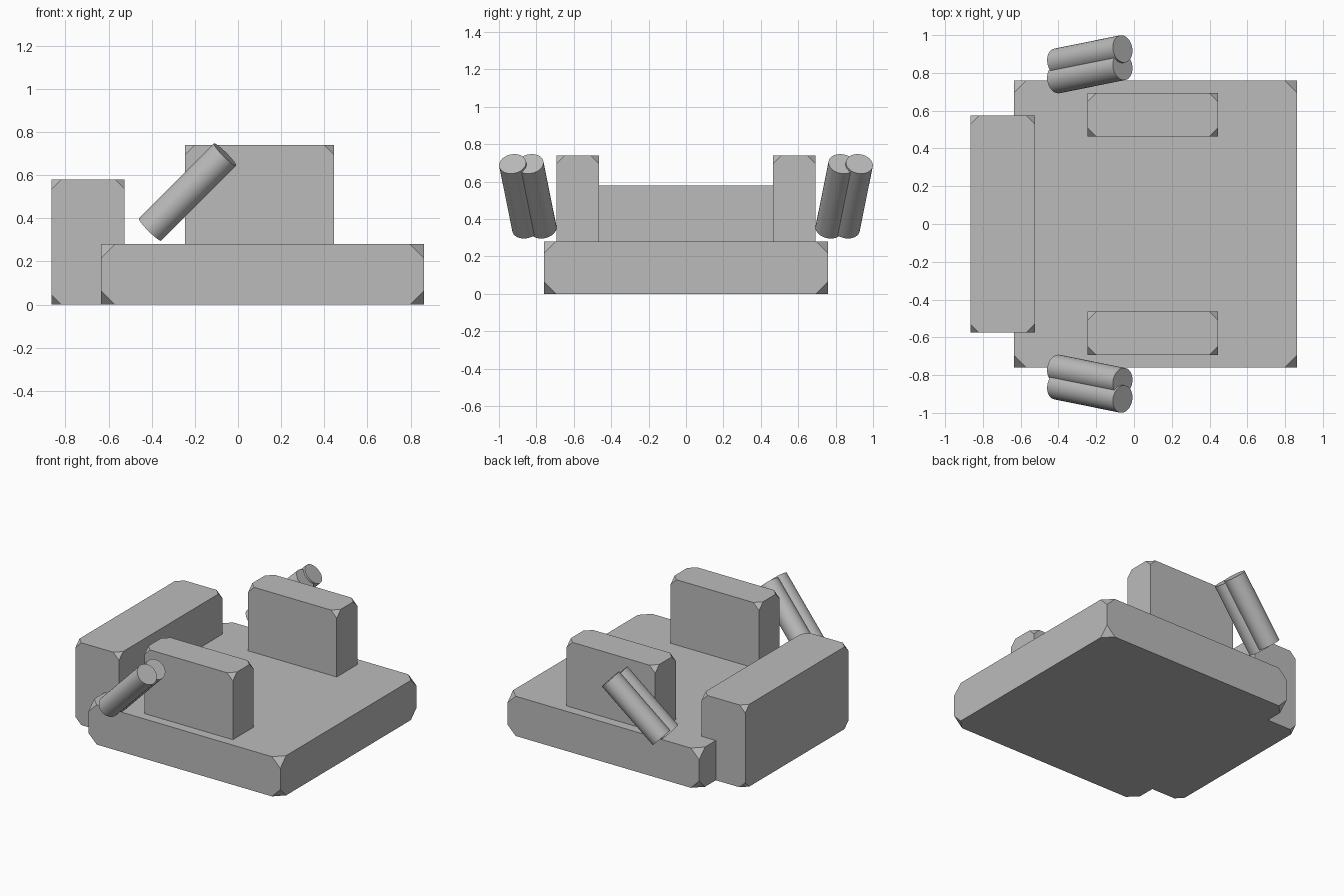
import bpy
import bmesh
from mathutils import Vector

cube = bpy.data.objects.get("Cube")
if cube:
    bpy.data.objects.remove(cube, do_unlink=True)

grey = bpy.data.materials.new("plain grey")
grey.use_nodes = True
COLOUR = (0.5, 0.5, 0.5, 1)
grey.diffuse_color = COLOUR
grey.node_tree.nodes["Principled BSDF"].inputs["Base Color"].default_value = COLOUR


def block(name, low, high, cut):
    """Box between two corners, with every corner cut off."""
    low, high = Vector(low), Vector(high)
    bm = bmesh.new()
    bmesh.ops.create_cube(bm, size=1)
    for v in bm.verts:
        v.co = (low + high) / 2 + v.co * (high - low)
    bmesh.ops.bevel(bm, geom=bm.verts[:], offset=cut, segments=1, affect='VERTICES')
    bmesh.ops.recalc_face_normals(bm, faces=bm.faces[:])
    mesh = bpy.data.meshes.new(name)
    bm.to_mesh(mesh)
    bm.free()
    mesh.materials.append(grey)
    bpy.context.collection.objects.link(bpy.data.objects.new(name, mesh))


def rod(name, bottom, top, radius):
    """Capped cylinder between two points."""
    bottom, top = Vector(bottom), Vector(top)
    axis = top - bottom
    bpy.ops.mesh.primitive_cylinder_add(vertices=32, radius=radius, depth=axis.length,
                                        location=(bottom + top) / 2)
    ob = bpy.context.object
    ob.name = name
    ob.rotation_euler = axis.to_track_quat('Z', 'Y').to_euler()
    ob.data.materials.append(grey)
    bpy.ops.object.shade_smooth_by_angle()


# Seat slab and backrest
block("seat", (-0.635, -0.76, 0), (0.862, 0.76, 0.28), 0.065)
block("backrest", (-0.865, -0.575, 0), (-0.525, 0.575, 0.58), 0.045)

# Armrests and the paired slanted rods outside them
for side, s in (("left", 1), ("right", -1)):
    near, far = sorted((s * 0.464, s * 0.693))
    block(side + "_armrest", (-0.245, near, 0.08), (0.445, far, 0.74), 0.045)
    for place, y in (("inner", 0.764), ("outer", 0.857)):
        rod(f"{side}_{place}_rod", (-0.408, s * y, 0.348),
            (-0.06, s * (y + 0.07), 0.695), 0.073)
